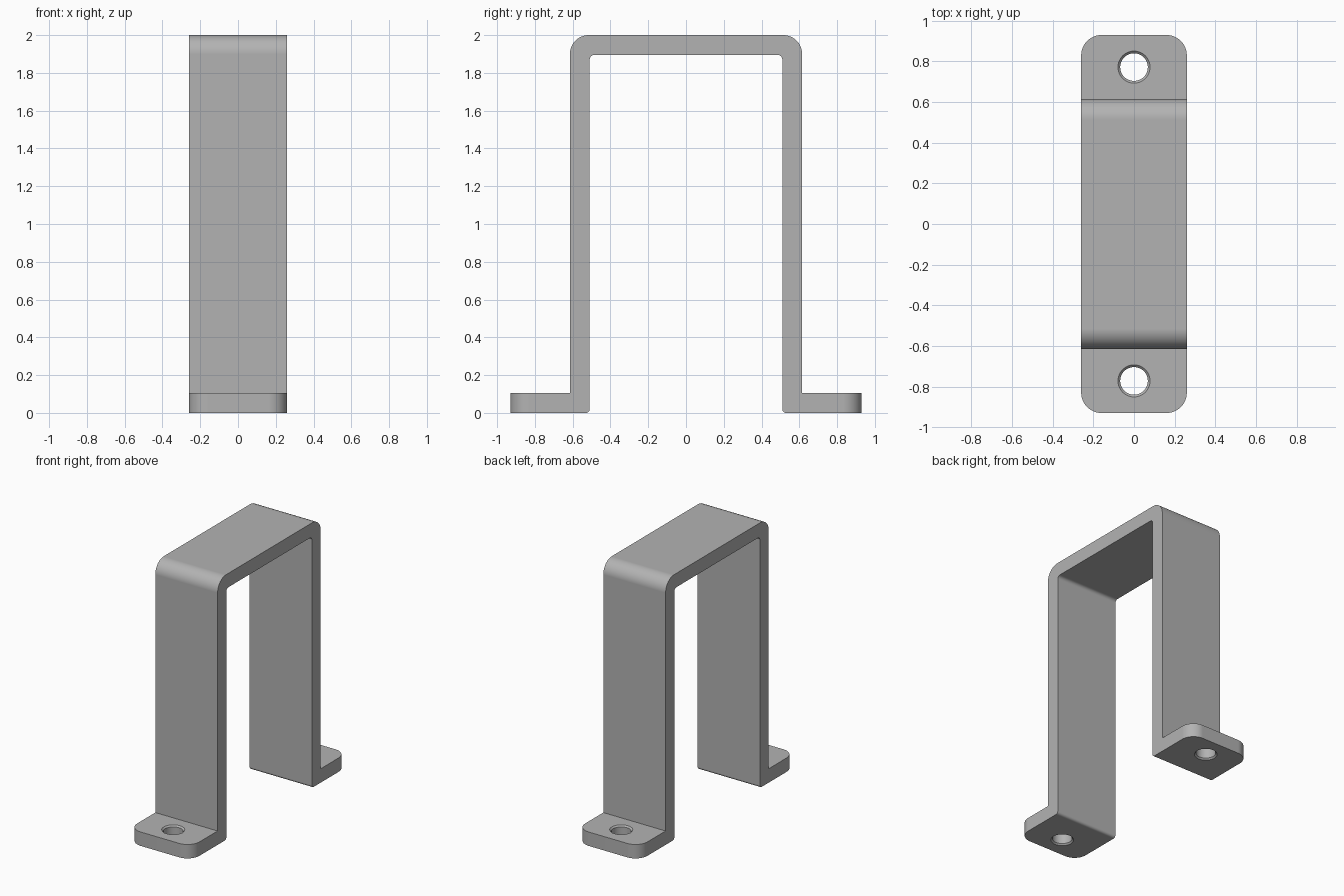
import bpy
import bmesh
from math import cos, sin, pi
from mathutils import Vector

cube = bpy.data.objects.get("Cube")
if cube:
    bpy.data.objects.remove(cube)

HALF_WIDTH = 0.26
THICK = 0.105
OUTER, END, HEIGHT = 0.615, 0.93, 2.0
INNER = OUTER - THICK
HOLE_Y, HOLE_R, CHAMFER = 0.772, 0.068, 0.011

steel = bpy.data.materials.new("grey_metal")
steel.use_nodes = True
grey = (0.45, 0.45, 0.45, 1)
steel.diffuse_color = grey
steel.node_tree.nodes["Principled BSDF"].inputs["Base Color"].default_value = grey


def fillet(prev, corner, nxt, radius, steps=12):
    """Points of a quarter arc rounding a right-angled corner."""
    p, c, n = Vector(prev), Vector(corner), Vector(nxt)
    if radius == 0:
        return [c]
    a, b = (p - c).normalized(), (n - c).normalized()
    centre = c + (a + b) * radius
    angles = [pi / 2 * i / steps for i in range(steps + 1)]
    return [centre - b * radius * cos(t) - a * radius * sin(t) for t in angles]


def make_object(name, bm):
    bmesh.ops.recalc_face_normals(bm, faces=bm.faces)
    mesh = bpy.data.meshes.new(name)
    bm.to_mesh(mesh)
    bm.free()
    mesh.materials.append(steel)
    obj = bpy.data.objects.new(name, mesh)
    bpy.context.collection.objects.link(obj)
    return obj


# Bent strip outline: (y, z, corner radius), half of it mirrored
half = [(INNER, HEIGHT - THICK, 0.025), (INNER, 0, 0.02), (END, 0, 0),
        (END, THICK, 0), (OUTER, THICK, 0), (OUTER, HEIGHT, 0.1)]
outline = half + [(-y, z, r) for y, z, r in reversed(half)]
bm = bmesh.new()
profile = []
for i, (y, z, r) in enumerate(outline):
    before, after = outline[i - 1], outline[(i + 1) % len(outline)]
    profile += fillet(before[:2], (y, z), after[:2], r)
side = bm.faces.new([bm.verts.new((-HALF_WIDTH, p.x, p.y)) for p in profile])
extruded = bmesh.ops.extrude_face_region(bm, geom=[side], use_keep_orig=True)
moved = [g for g in extruded["geom"] if isinstance(g, bmesh.types.BMVert)]
bmesh.ops.translate(bm, verts=moved, vec=(2 * HALF_WIDTH, 0, 0))
bmesh.ops.recalc_face_normals(bm, faces=bm.faces)

# Rounded foot corners
corners = [e for e in bm.edges
           if all(abs(abs(v.co.y) - END) < 1e-4 for v in e.verts)
           and abs(e.verts[0].co.z - e.verts[1].co.z) > 0.05]
bmesh.ops.bevel(bm, geom=corners, offset=0.1, offset_type='OFFSET',
                segments=12, profile=0.5, affect='EDGES')
bracket = make_object("mounting_bracket", bm)

# Screw holes, chamfered at both mouths
SIDES = 48
rim = HOLE_R + CHAMFER
bore = [(rim + 0.02, -0.02), (rim, 0), (HOLE_R, CHAMFER),
        (HOLE_R, THICK - CHAMFER), (rim, THICK), (rim + 0.02, THICK + 0.02)]
for sign in (-1, 1):
    bm = bmesh.new()
    rings = [[bm.verts.new((r * cos(2 * pi * k / SIDES),
                            sign * HOLE_Y + r * sin(2 * pi * k / SIDES), z))
              for k in range(SIDES)] for r, z in bore]
    for low, high in zip(rings, rings[1:]):
        for k in range(SIDES):
            j = (k + 1) % SIDES
            bm.faces.new((low[k], low[j], high[j], high[k]))
    bm.faces.new(rings[0])
    bm.faces.new(rings[-1])
    cutter = make_object("hole_cutter", bm)
    cutter.hide_render = True
    bpy.ops.object.select_all(action='DESELECT')
    bracket.select_set(True)
    bpy.context.view_layer.objects.active = bracket
    cut = bracket.modifiers.new("screw_hole", 'BOOLEAN')
    cut.operation = 'DIFFERENCE'
    cut.solver = 'EXACT'
    cut.object = cutter
    bpy.ops.object.modifier_apply(modifier=cut.name)
    bpy.data.objects.remove(cutter)

# Smooth bends with crisp edges
bpy.ops.object.shade_smooth_by_angle(angle=pi / 6)
weighted = bracket.modifiers.new("even_shading", 'WEIGHTED_NORMAL')
weighted.keep_sharp = True
